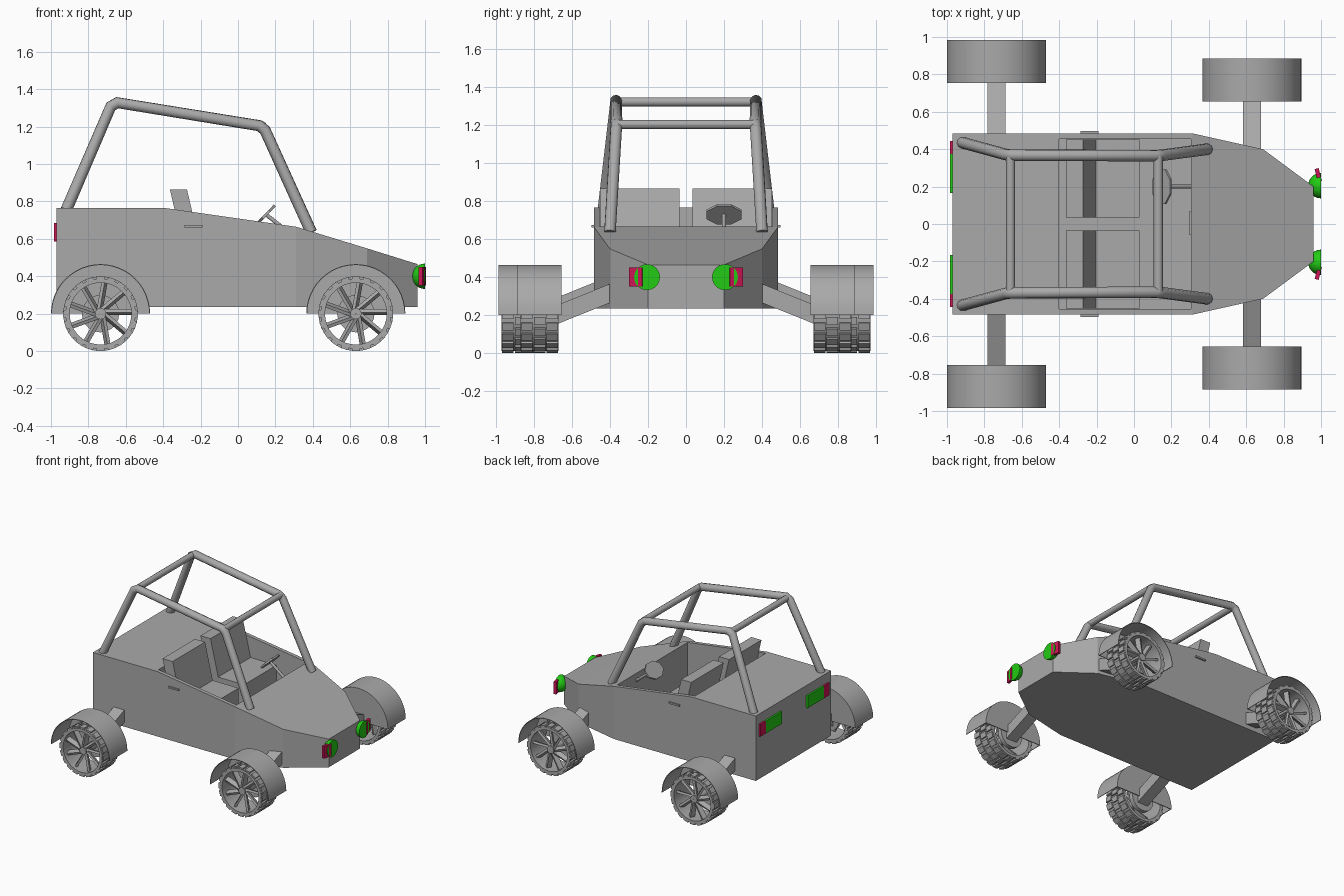
import bpy, bmesh, math
from mathutils import Matrix, Vector

if "Cube" in bpy.data.objects:
    bpy.data.objects.remove(bpy.data.objects["Cube"])


def material(name, rgb):
    m = bpy.data.materials.new(name)
    m.diffuse_color = (*rgb, 1)
    m.use_nodes = True
    m.node_tree.nodes["Principled BSDF"].inputs["Base Color"].default_value = m.diffuse_color
    return m


GREY = material("body_grey", (0.40, 0.40, 0.40))
GREEN = material("lamp_green", (0.016, 0.60, 0.007))
RED = material("signal_red", (0.60, 0.007, 0.09))


def make(name, bm, mat, smooth=False):
    bmesh.ops.recalc_face_normals(bm, faces=bm.faces)
    me = bpy.data.meshes.new(name)
    bm.to_mesh(me)
    bm.free()
    me.materials.append(mat)
    ob = bpy.data.objects.new(name, me)
    bpy.context.collection.objects.link(ob)
    if smooth:
        bpy.ops.object.select_all(action='DESELECT')
        ob.select_set(True)
        bpy.context.view_layer.objects.active = ob
        bpy.ops.object.shade_smooth_by_angle(angle=math.radians(35))
    return ob


def add_box(bm, center, size, rot=Matrix()):
    m = Matrix.Translation(center) @ rot @ Matrix.Diagonal((*size, 1))
    return bmesh.ops.create_cube(bm, size=1, matrix=m)


def box(name, lo, hi, mat=GREY):
    lo, hi = Vector(lo), Vector(hi)
    bm = bmesh.new()
    add_box(bm, (lo + hi) / 2, hi - lo)
    return make(name, bm, mat)


def add_prism(bm, pts, y0, y1):
    """Extrude an x-z outline along y."""
    a = [bm.verts.new((x, y0, z)) for x, z in pts]
    b = [bm.verts.new((x, y1, z)) for x, z in pts]
    bm.faces.new(a)
    bm.faces.new(b)
    for i in range(len(pts)):
        j = (i + 1) % len(pts)
        bm.faces.new((a[i], a[j], b[j], b[i]))


def arc_band(bm, rings, n, start, sweep, closed):
    """Sweep (radius, y) rings about the y axis; closed joins last ring to first."""
    count = n if abs(sweep) > 6.28 else n + 1
    grid = []
    for k in range(count):
        t = start + sweep * k / n
        grid.append([bm.verts.new((r * math.cos(t), y, r * math.sin(t))) for r, y in rings])
    m = len(rings)
    for k in range(n):
        p, q = grid[k], grid[(k + 1) % count]
        for i in range(m if closed else m - 1):
            j = (i + 1) % m
            bm.faces.new((p[i], p[j], q[j], q[i]))
    if closed and count > n:
        bm.faces.new(grid[0])
        bm.faces.new(grid[-1])


# Body shell: cross-sections (x, half width, top z), then cockpit cut out
bm = bmesh.new()
rings = []
for x, w, z in [(-0.97, 0.485, 0.765), (-0.39, 0.485, 0.765), (0.31, 0.485, 0.665),
                (0.69, 0.40, 0.549), (0.96, 0.20, 0.465)]:
    rings.append([bm.verts.new((x, y, h)) for y, h in
                  [(-w, 0.235), (w, 0.235), (w, z), (-w, z)]])
for p, q in zip(rings, rings[1:]):
    for i in range(4):
        j = (i + 1) % 4
        bm.faces.new((p[i], p[j], q[j], q[i]))
bm.faces.new(rings[0])
bm.faces.new(rings[-1])
body = make("body", bm, GREY)
cutter = box("cockpit_cutter", (-0.40, -0.455, 0.28), (0.305, 0.455, 1.0))
cutter.hide_render = True
mod = body.modifiers.new("cockpit", 'BOOLEAN')
mod.object = cutter
mod.solver = 'EXACT'
bpy.context.view_layer.objects.active = body
bpy.ops.object.modifier_apply(modifier=mod.name)
bpy.data.objects.remove(cutter)


# Roll cage tubes
def tube(name, pts, r):
    cu = bpy.data.curves.new(name, 'CURVE')
    cu.dimensions = '3D'
    cu.bevel_depth = r
    cu.bevel_resolution = 3
    cu.use_fill_caps = True
    sp = cu.splines.new('POLY')
    sp.points.add(len(pts) - 1)
    for p, co in zip(sp.points, pts):
        p.co = (*co, 1)
    cu.materials.append(GREY)
    ob = bpy.data.objects.new(name, cu)
    bpy.context.collection.objects.link(ob)
    bpy.ops.object.select_all(action='DESELECT')
    ob.select_set(True)
    bpy.context.view_layer.objects.active = ob
    bpy.ops.object.convert(target='MESH')
    bpy.ops.object.shade_smooth_by_angle(angle=math.radians(50))


for s in (-1, 1):
    tube("cage_side", [(-0.918, s * 0.435, 0.755), (-0.68, s * 0.37, 1.308),
                       (-0.645, s * 0.368, 1.328), (0.115, s * 0.365, 1.205),
                       (0.145, s * 0.367, 1.18), (0.392, s * 0.40, 0.635)], 0.031)
tube("cage_rear_bar", [(-0.66, -0.37, 1.322), (-0.66, 0.37, 1.322)], 0.025)
tube("cage_front_bar", [(0.13, -0.365, 1.203), (0.13, 0.365, 1.203)], 0.025)


# Wheel: tread lugs, tyre ring, slanted spokes, inner hub
def wheel(x, y, s):
    bm = bmesh.new()
    arc_band(bm, [(0.165, -0.1), (0.188, -0.1), (0.188, 0.1), (0.165, 0.1)],
             36, 0, math.tau, True)
    for row in range(3):
        for k in range(20):
            t = math.tau * (k + (row % 2) * 0.5) / 20
            rot = Matrix.Rotation(-t, 4, 'Y')
            add_box(bm, rot @ Vector((0.188, (row - 1) * 0.067, 0)), (0.022, 0.06, 0.042), rot)
    for k in range(9):
        rot = Matrix.Rotation(-math.tau * k / 9, 4, 'Y')
        add_box(bm, rot @ Vector((0.095, s * 0.05, 0.008)), (0.15, 0.04, 0.018),
                rot @ Matrix.Rotation(0.4 * s, 4, 'X'))
    arc_band(bm, [(0.001, s * 0.08), (0.03, s * 0.08), (0.03, -s * 0.06),
                  (0.10, -s * 0.06), (0.10, -s * 0.095), (0.001, -s * 0.095)],
             20, 0, math.tau, True)
    ob = make("wheel", bm, GREY, True)
    ob.location = (x, y, 0.2)


# Fender: half barrel, closed on the inner side
def fender(x, y, s):
    bm = bmesh.new()
    arc_band(bm, [(0.265, s * 0.115), (0.265, -s * 0.115), (0.002, -s * 0.115),
                  (0.002, -s * 0.109), (0.260, -s * 0.109), (0.260, s * 0.115)],
             24, 0, math.pi, True)
    ob = make("fender", bm, GREY, True)
    ob.location = (x, y, 0.2)


# Suspension arm: sloping bar from body to wheel
def arm(x, y, s):
    bm = bmesh.new()
    a, b = Vector((x, s * (y - 0.42), 0.335)), Vector((x, s * (y - 0.06), 0.19))
    for p in (a, b):
        for dx, dz in [(-0.048, -0.05), (0.048, -0.05), (0.048, 0.05), (-0.048, 0.05)]:
            bm.verts.new(p + Vector((dx, 0, dz)))
    bmesh.ops.convex_hull(bm, input=bm.verts)
    make("suspension_arm", bm, GREY)


for x, y in [(-0.735, 0.87), (0.63, 0.77)]:
    for s in (-1, 1):
        wheel(x, s * y, s)
        fender(x, s * y, s)
        arm(x, y, s)

# Seats: one L-shaped outline each, backrest leaning back
for y0, y1 in [(-0.453, -0.035), (0.035, 0.453)]:
    bm = bmesh.new()
    add_prism(bm, [(-0.364, 0.865), (-0.273, 0.865), (-0.204, 0.57), (0.03, 0.57),
                   (0.03, 0.28), (-0.23, 0.28)], y0, y1)
    make("seat", bm, GREY)

# Steering wheel (octagonal disc), column and dashboard display
bm = bmesh.new()
tilt = Matrix.Translation((0.15, 0.2, 0.73)) @ Matrix.Rotation(-math.radians(46), 4, 'Y')
bmesh.ops.create_cone(bm, cap_ends=True, segments=8, radius1=0.1, radius2=0.1, depth=0.014,
                      matrix=tilt @ Matrix.Diagonal((0.72, 1, 1, 1))
                      @ Matrix.Rotation(math.pi / 8, 4, 'Z'))
make("steering_wheel", bm, GREY)
tube("steering_column", [(0.15, 0.2, 0.73), (0.315, 0.2, 0.60)], 0.011)
box("dash_display", (0.297, -0.06, 0.58), (0.306, 0.07, 0.65))

for s in (-1, 1):
    # Door handles
    ys = sorted((s * 0.48, s * 0.497))
    box("door_handle", (-0.285, ys[0], 0.662), (-0.19, ys[1], 0.675))
    # Headlamps: bowls with flat fronts
    bm = bmesh.new()
    bmesh.ops.create_uvsphere(bm, u_segments=24, v_segments=12, radius=0.068)
    bmesh.ops.bisect_plane(bm, geom=bm.verts[:] + bm.edges[:] + bm.faces[:],
                           plane_co=(0, 0, 0), plane_no=(1, 0, 0), clear_outer=True)
    bmesh.ops.holes_fill(bm, edges=[e for e in bm.edges if e.is_boundary])
    ob = make("headlamp", bm, GREEN, True)
    ob.location = (0.999, s * 0.205, 0.4)
    # Front turn signals beside the headlamps
    bm = bmesh.new()
    add_box(bm, (0.985, s * 0.262, 0.4), (0.022, 0.07, 0.10), Matrix.Rotation(s * 0.25, 4, 'Z'))
    make("turn_signal", bm, RED)
    # Tail lamps
    ys = sorted((s * 0.165, s * 0.375))
    box("tail_lamp", (-0.984, ys[0], 0.585), (-0.968, ys[1], 0.685), GREEN)
    ys = sorted((s * 0.375, s * 0.445))
    box("tail_signal", (-0.984, ys[0], 0.585), (-0.968, ys[1], 0.685), RED)
